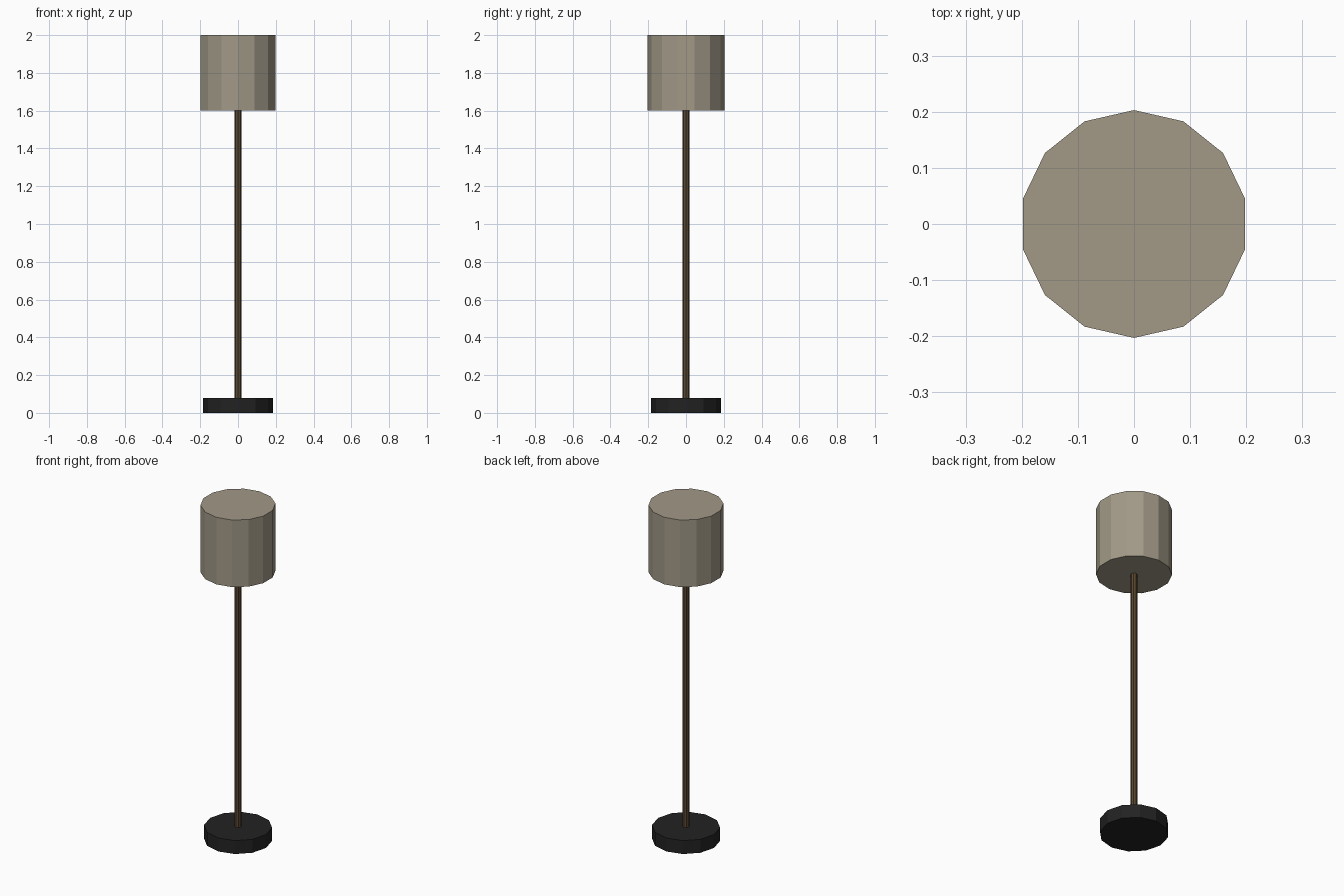
import bpy
import math

if "Cube" in bpy.data.objects:
    bpy.data.objects.remove(bpy.data.objects["Cube"])


def material(name, color):
    m = bpy.data.materials.new(name)
    m.diffuse_color = (*color, 1.0)
    m.use_nodes = True
    m.node_tree.nodes["Principled BSDF"].inputs["Base Color"].default_value = m.diffuse_color
    return m


def cylinder(name, sides, radius, bottom, top, mat):
    """Flat-shaded upright prism with a corner pointing along +y."""
    bpy.ops.mesh.primitive_cylinder_add(
        vertices=sides, radius=radius, depth=top - bottom,
        location=(0, 0, (bottom + top) / 2))
    ob = bpy.context.object
    ob.name = name
    ob.data.materials.append(mat)
    return ob


black = material("black metal", (0.016, 0.016, 0.016))
bronze = material("dark bronze", (0.10, 0.065, 0.03))
fabric = material("beige fabric", (0.36, 0.32, 0.245))

# Round foot, thin pole and drum shade
cylinder("base", 12, 0.1845, 0.0, 0.08, black)
cylinder("pole", 8, 0.0185, 0.08, 1.6, bronze)
cylinder("lamp_shade", 14, 0.203, 1.6, 2.0, fabric)
